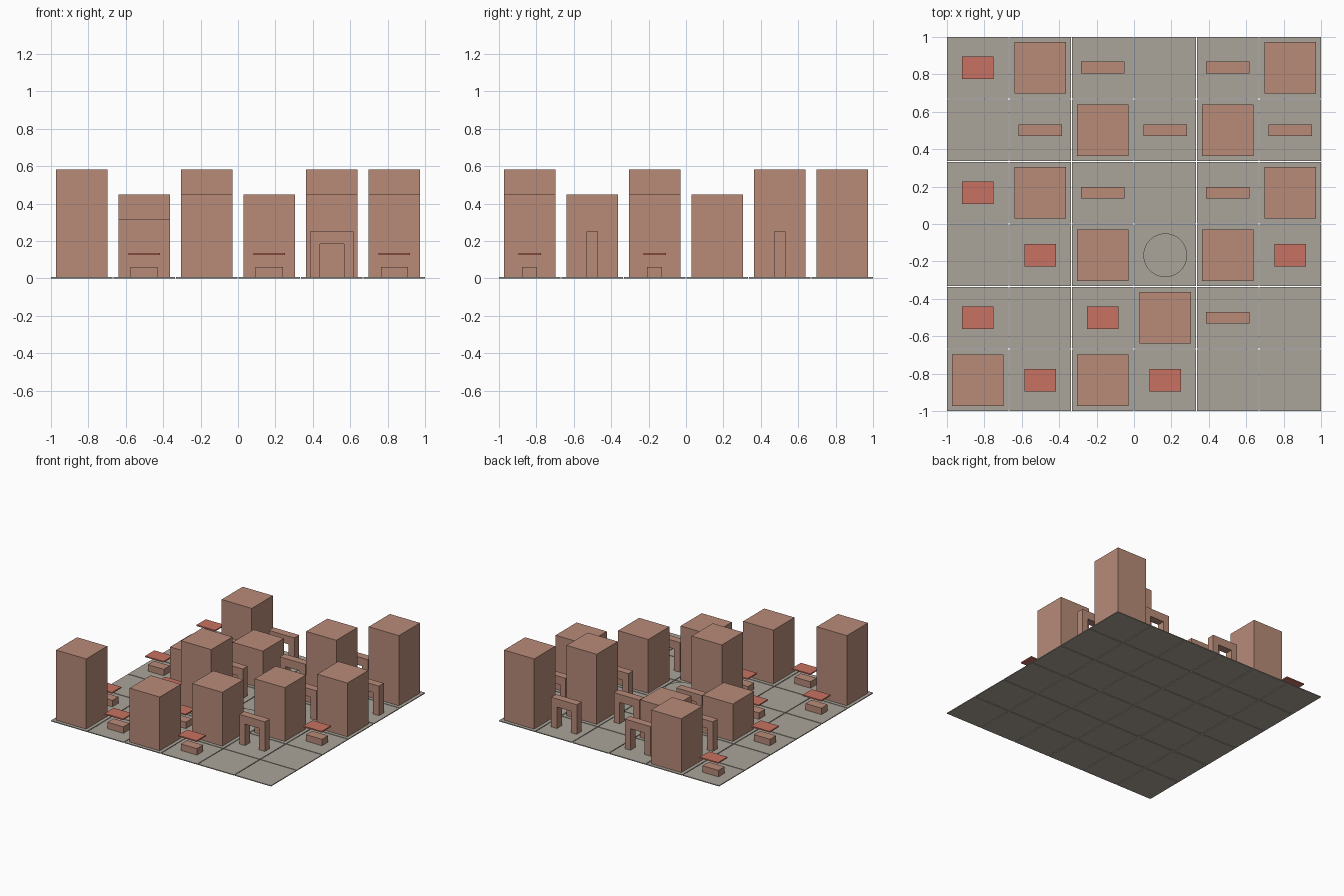
import bpy, bmesh, math
from mathutils import Matrix

if "Cube" in bpy.data.objects:
    bpy.data.objects.remove(bpy.data.objects["Cube"])

P = 0.3344      # grid pitch
T = 0.328       # tile size
BASE = 0.007    # tile thickness


def material(name, rgb):
    m = bpy.data.materials.new(name)
    m.diffuse_color = (*rgb, 1)
    m.use_nodes = True
    m.node_tree.nodes["Principled BSDF"].inputs["Base Color"].default_value = m.diffuse_color
    return m


STONE = material("grey_paving", (0.402, 0.366, 0.319))
CLAY = material("clay_brick", (0.479, 0.258, 0.191))
RED = material("red_cloth", (0.578, 0.171, 0.122))


def add_object(name, bm, mat):
    mesh = bpy.data.meshes.new(name)
    bmesh.ops.recalc_face_normals(bm, faces=bm.faces)
    bm.to_mesh(mesh)
    bm.free()
    mesh.materials.append(mat)
    ob = bpy.data.objects.new(name, mesh)
    bpy.context.collection.objects.link(ob)
    return ob


def box(name, x, y, z0, z1, sx, sy, mat):
    bm = bmesh.new()
    m = Matrix.Translation((x, y, (z0 + z1) / 2)) @ Matrix.Diagonal((sx, sy, z1 - z0, 1))
    bmesh.ops.create_cube(bm, size=1, matrix=m)
    return add_object(name, bm, mat)


def arch(x, y):
    # square gateway: one outline pushed through its depth
    w, i, h, k, d = 0.116, 0.064, 0.25, 0.183, 0.063
    outline = [(-w, BASE), (-w, h), (w, h), (w, BASE),
               (i, BASE), (i, k), (-i, k), (-i, BASE)]
    bm = bmesh.new()
    face = bm.faces.new([bm.verts.new((x + a, y - d / 2, b)) for a, b in outline])
    new = bmesh.ops.extrude_face_region(bm, geom=[face])["geom"]
    bmesh.ops.translate(bm, vec=(0, d, 0),
                        verts=[v for v in new if isinstance(v, bmesh.types.BMVert)])
    add_object("gateway", bm, CLAY)


def stall(x, y):
    box("stall_counter", x, y, BASE, 0.06, 0.145, 0.08, CLAY)
    box("stall_canopy", x, y, 0.126, 0.136, 0.168, 0.12, RED)


def fountain(x, y):
    bm = bmesh.new()
    top = 0.045
    bmesh.ops.create_cone(bm, cap_ends=True, segments=32, radius1=0.117, radius2=0.117,
                          depth=top - BASE,
                          matrix=Matrix.Translation((x, y, (top + BASE) / 2)))
    add_object("round_basin", bm, STONE)


# Town plan, back row first: 1-3 tower size, A gateway, S stall, O basin
PLAN = ["S2A.A3",
        ".A1A3A",
        "S1A.A2",
        ".S3O2S",
        "S.S2A.",
        "3S2S.."]
HEIGHT = {"1": 0.315, "2": 0.449, "3": 0.583}

for row, line in enumerate(PLAN):
    for col, kind in enumerate(line):
        x, y = (col - 2.5) * P, (2.5 - row) * P
        box("paving_tile", x, y, 0, BASE, T, T, STONE)
        if kind in HEIGHT:
            box("tower", x, y, BASE, HEIGHT[kind], 0.274, 0.274, CLAY)
        elif kind == "A":
            arch(x, y)
        elif kind == "S":
            stall(x, y)
        elif kind == "O":
            fountain(x, y)
